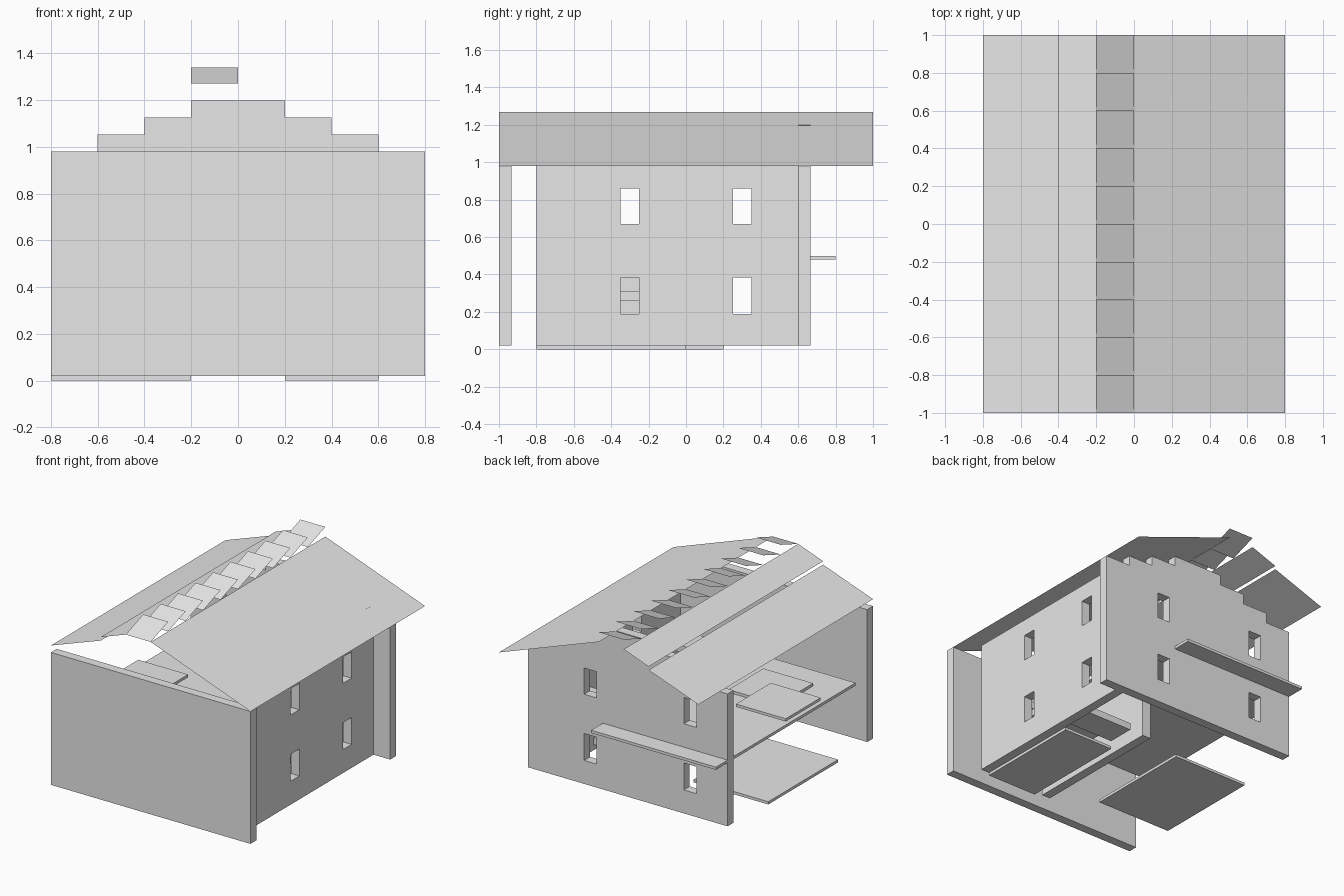
import bpy, bmesh

if "Cube" in bpy.data.objects:
    bpy.data.objects.remove(bpy.data.objects["Cube"])

grey = bpy.data.materials.new("light_grey")
grey.diffuse_color = (0.8, 0.8, 0.8, 1)
grey.use_nodes = True
grey.node_tree.nodes["Principled BSDF"].inputs["Base Color"].default_value = grey.diffuse_color
T = 0.0667  # wall thickness


def make(name, verts, faces):
    me = bpy.data.meshes.new(name)
    me.from_pydata(verts, [], faces)
    me.materials.append(grey)
    ob = bpy.data.objects.new(name, me)
    bpy.context.collection.objects.link(ob)
    return ob


def prism(name, outline, y0, y1):
    """Extrude an x-z outline from y0 to y1."""
    n = len(outline)
    verts = [(x, y0, z) for x, z in outline] + [(x, y1, z) for x, z in outline]
    faces = [tuple(range(n)), tuple(range(2 * n - 1, n - 1, -1))]
    faces += [(i, i + n, (i + 1) % n + n, (i + 1) % n) for i in range(n)]
    ob = make(name, verts, faces)
    bm = bmesh.new()
    bm.from_mesh(ob.data)
    bmesh.ops.recalc_face_normals(bm, faces=bm.faces)
    bm.to_mesh(ob.data)
    bm.free()
    return ob


def box(name, x, y, z):
    return prism(name, [(x[0], z[0]), (x[1], z[0]), (x[1], z[1]), (x[0], z[1])], *y)


def cut(wall, x, y, z):
    c = box(wall.name + "_window_cutter", x, y, z)
    c.hide_render = True
    c.display_type = 'WIRE'
    m = wall.modifiers.new("window", 'BOOLEAN')
    m.operation = 'DIFFERENCE'
    m.solver = 'EXACT'
    m.object = c


# Walls
box("front_wall", (-0.8, 0.8), (-1, -1 + T), (0.02, 0.98))
right_wall = box("right_wall", (0.6, 0.6 + T), (-0.8, 0.6), (0.02, 0.98))
box("stair_wall", (T, 2 * T), (-0.8, 0.25), (0.02, 0.48))

# Back wall with a stepped gable
half = [(0.8, 0.02), (0.8, 0.98), (0.6, 0.98), (0.6, 1.053), (0.4, 1.053),
        (0.4, 1.125), (0.2, 1.125), (0.2, 1.198)]
back_wall = prism("back_wall", half + [(-x, z) for x, z in reversed(half)], 0.6, 0.6 + T)

# Window openings on both storeys
for z in ((0.19, 0.385), (0.67, 0.86)):
    for y in (-0.3, 0.3):
        cut(right_wall, (0.5, 0.8), (y - 0.05, y + 0.05), z)
    for x in (-0.5, 0.3):
        cut(back_wall, (x - 0.05, x + 0.05), (0.5, 0.8), z)

# Ground plates, upper floor, balcony
box("ground_plate_left", (-0.8, -0.2), (-0.6, 0.2), (0, 0.02))
box("ground_plate_right", (0.2, 0.6), (-0.8, 0.0), (0, 0.02))
box("upper_floor", (-0.8, 2 * T), (-0.8, 0.6), (0.48, 0.5))
box("upper_landing", (2 * T, 0.6), (0.25, 0.6), (0.48, 0.5))
box("balcony", (-0.8, 0.2), (0.6 + T, 0.8), (0.48, 0.5))
box("upper_rug", (-0.6, -0.2), (-0.6, -0.2), (0.5, 0.52))
box("upper_platform", (-0.8, -0.4), (-0.4, 0.0), (0.525, 0.545))

# Stair treads rising toward the front
for i in range(5):
    y, z = 0.2 - 0.2 * i, 0.06 + 0.1 * i
    box("stair_tread", (0.2, 0.6), (y - 0.2, y), (z, z + 0.05))


# Thin roof sheets
def sheet(name, xa, za, xb, zb):
    make(name, [(xa, -1, za), (xb, -1, zb), (xb, 1, zb), (xa, 1, za)], [(0, 1, 2, 3)])


sheet("roof_right", 0, 1.27, 0.8, 0.98)
sheet("roof_left_upper", -0.4, 1.198, -0.2, 1.27)
sheet("roof_left_lower", -0.8, 1.03, -0.4, 1.173)

# Tilted louvres along the ridge
for i in range(10):
    y = -1 + 0.2 * i
    make("ridge_louvre", [(-0.2, y, 1.27), (0, y, 1.27), (0, y + 0.2, 1.34),
                          (-0.2, y + 0.2, 1.34)], [(0, 1, 2, 3)])
